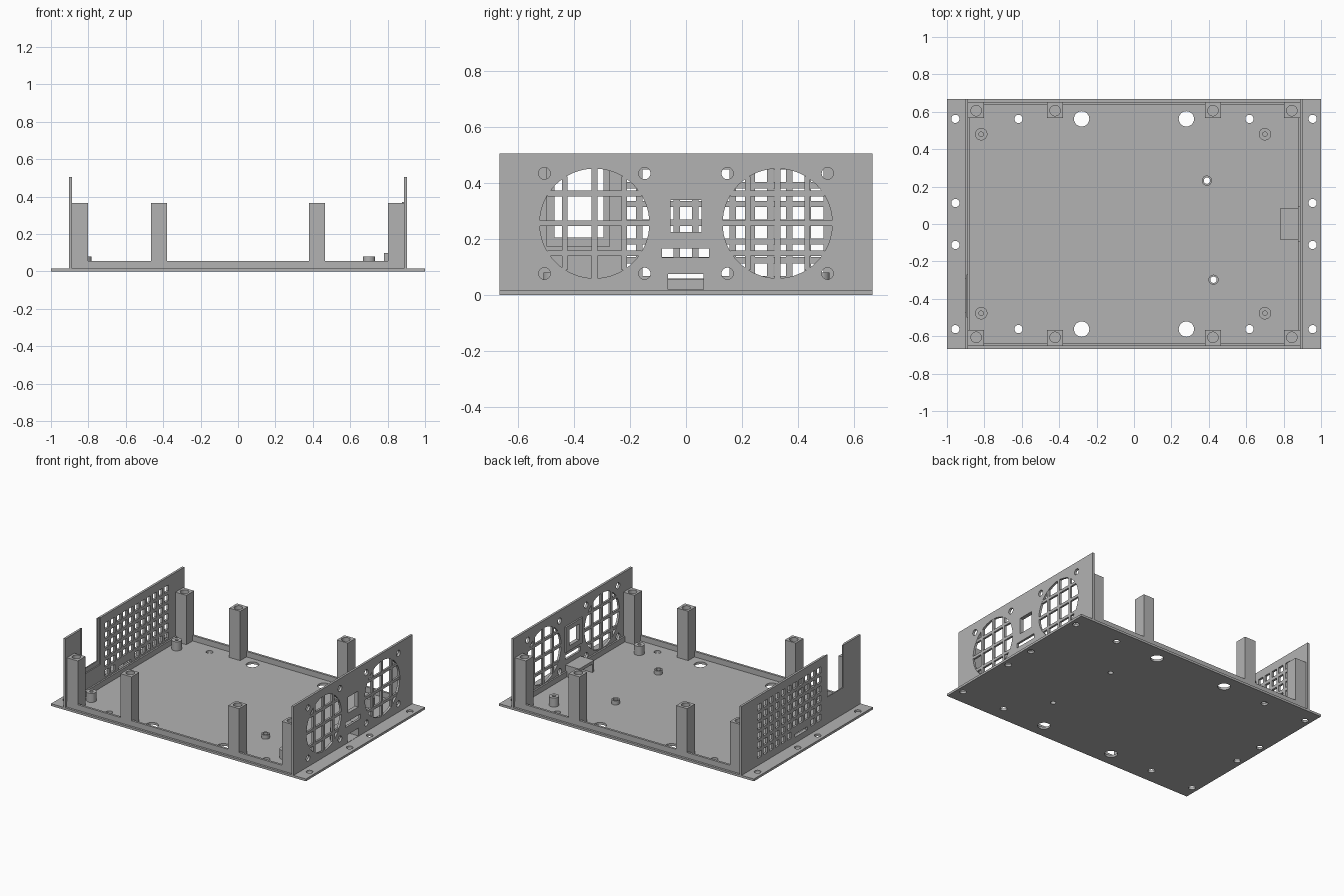
import bpy, bmesh
from math import sqrt
from mathutils import Matrix, Vector

if "Cube" in bpy.data.objects:
    bpy.data.objects.remove(bpy.data.objects["Cube"])

grey = bpy.data.materials.new("plain grey")
grey.use_nodes = True
grey.diffuse_color = (0.45, 0.45, 0.45, 1)
grey.node_tree.nodes["Principled BSDF"].inputs["Base Color"].default_value = (0.45, 0.45, 0.45, 1)


def box(bm, x0, x1, y0, y1, z0, z1):
    lo, hi = Vector((x0, y0, z0)), Vector((x1, y1, z1))
    m = Matrix.Translation((lo + hi) / 2) @ Matrix.Diagonal((*(hi - lo), 1))
    bmesh.ops.create_cube(bm, size=1, matrix=m)


def cylinder(bm, centre, radius, depth, axis="Z", sides=32):
    turn = Matrix.Rotation(1.5707963, 4, "Y") if axis == "X" else Matrix()
    bmesh.ops.create_cone(bm, cap_ends=True, segments=sides, radius1=radius, radius2=radius,
                          depth=depth, matrix=Matrix.Translation(centre) @ turn)


def make(name, bm):
    mesh = bpy.data.meshes.new(name)
    bm.to_mesh(mesh)
    bm.free()
    mesh.materials.append(grey)
    ob = bpy.data.objects.new(name, mesh)
    bpy.context.collection.objects.link(ob)
    return ob


def cut(ob, bm):
    # Subtract the cutter shapes, then discard the cutter
    cutter = make("cutter", bm)
    cutter.hide_render = True
    mod = ob.modifiers.new("cut", "BOOLEAN")
    mod.operation, mod.solver, mod.object = "DIFFERENCE", "EXACT", cutter
    mod.use_self = True
    bpy.context.view_layer.update()
    result = bpy.data.meshes.new_from_object(ob.evaluated_get(bpy.context.evaluated_depsgraph_get()))
    ob.modifiers.clear()
    ob.data = result
    bpy.data.objects.remove(cutter)


BASE, TOP, DEPTH = 0.016, 0.505, 0.667
OUT, IN = 0.904, 0.888
SIGNS = (-1, 1)
small_posts = ((0.39, 0.232), (0.425, -0.298))

# Base plate with mounting holes
bm = bmesh.new()
box(bm, -1, 1, -DEPTH, DEPTH, 0, BASE)
base = make("base_plate", bm)
bm = bmesh.new()
for sx in SIGNS:
    for sy in SIGNS:
        for x, r in ((0.28, 0.041), (0.617, 0.022), (0.955, 0.022)):
            cylinder(bm, (sx * x, sy * 0.562, 0), r, 0.1)
        cylinder(bm, (sx * 0.955, sy * 0.112, 0), 0.022, 0.1)
for x, y in small_posts:
    cylinder(bm, (x, y, 0), 0.017, 0.1)
cut(base, bm)

# Low rails along the edges of the tray
for s, side in zip(SIGNS, ("front", "back")):
    bm = bmesh.new()
    y0, y1 = sorted((s * 0.636, s * 0.652))
    box(bm, -IN, IN, y0, y1, BASE, 0.055)
    make(side + "_rail", bm)

bm = bmesh.new()
box(bm, -IN, -0.877, -0.636, 0.636, BASE, 0.055)
make("right_inner_rail", bm)
bm = bmesh.new()
for s in SIGNS:
    y0, y1 = sorted((s * 0.066, s * 0.636))
    box(bm, 0.877, IN, y0, y1, BASE, 0.055)
make("left_inner_rail", bm)

# Tall square pillars with blind screw holes
for sx in SIGNS:
    for sy in SIGNS:
        for x, word in ((0.844, "corner"), (0.422, "middle")):
            bm = bmesh.new()
            box(bm, sx * x - 0.043, sx * x + 0.043, sy * 0.609 - 0.043, sy * 0.609 + 0.043, BASE, 0.366)
            pillar = make(word + "_pillar", bm)
            bm = bmesh.new()
            cylinder(bm, (sx * x, sy * 0.606, 0.366), 0.028, 0.16)
            cut(pillar, bm)

# Round standoffs and small hollow posts
posts = [(x, y, 0.033, 0.012, 0.08) for x in (-0.817, 0.7) for y in (-0.477, 0.48)]
posts += [(x, y, 0.027, 0.017, 0.045) for x, y in small_posts]
for x, y, r, hole, top in posts:
    bm = bmesh.new()
    cylinder(bm, (x, y, (BASE + top) / 2), r, top - BASE)
    post = make("standoff", bm)
    bm = bmesh.new()
    cylinder(bm, (x, y, top), hole, 0.2)
    cut(post, bm)

# Fan panel with round openings, screw holes, square window, slot and port
FAN_Y, FAN_Z, FAN_R = 0.327, 0.255, 0.196
bm = bmesh.new()
box(bm, IN, OUT, -DEPTH, DEPTH, BASE, TOP)
fan_panel = make("fan_panel", bm)
bm = bmesh.new()
for s in SIGNS:
    cylinder(bm, (0.896, s * FAN_Y, FAN_Z), FAN_R, 0.1, "X", 64)
    for dy in (-0.179, 0.179):
        for dz in (-0.179, 0.179):
            cylinder(bm, (0.896, s * FAN_Y + dy, FAN_Z + dz), 0.021, 0.1, "X")
box(bm, 0.8, 1, -0.056, 0.056, 0.225, 0.338)
box(bm, 0.8, 1, -0.086, 0.082, 0.133, 0.166)
box(bm, 0.8, 1, -0.065, 0.062, BASE + 0.002, 0.074)
cut(fan_panel, bm)

# Crossed bars over each fan opening
for s in SIGNS:
    bm = bmesh.new()
    for off in (-0.107, 0, 0.107):
        half = sqrt(FAN_R ** 2 - off ** 2) + 0.003
        y, z = s * FAN_Y + off, FAN_Z + off
        box(bm, IN + 0.0005, OUT - 0.0005, y - 0.01, y + 0.01, FAN_Z - half, FAN_Z + half)
        box(bm, IN + 0.001, OUT - 0.001, s * FAN_Y - half, s * FAN_Y + half, z - 0.01, z + 0.01)
    make("fan_grille", bm)

# Frame behind the square window
bm = bmesh.new()
box(bm, 0.877, IN, -0.095, 0.095, 0.19, 0.37)
frame = make("window_frame", bm)
bm = bmesh.new()
box(bm, 0.8, 1, -0.056, 0.056, 0.225, 0.338)
cut(frame, bm)

# Hood over the port
bm = bmesh.new()
box(bm, 0.78, IN, -0.084, 0.084, 0.075, 0.097)
box(bm, 0.78, IN, -0.084, -0.065, BASE, 0.075)
box(bm, 0.78, IN, 0.064, 0.084, BASE, 0.075)
make("port_hood", bm)

# Vent panel with a grid of square holes, a slot and a stepped notch
bm = bmesh.new()
box(bm, -OUT, -IN, -DEPTH, DEPTH, BASE, TOP)
vent_panel = make("vent_panel", bm)
bm = bmesh.new()
PITCH, HALF = 0.067, 0.022
for col in range(-3, 8):
    for row in range(6):
        if row == 0 and abs(col) < 2:
            continue
        y, z = col * PITCH, 0.09 + row * PITCH
        box(bm, -1, -0.8, y - HALF, y + HALF, z - HALF, z + HALF)
box(bm, -1, -0.8, -0.07, 0.07, 0.058, 0.08)
box(bm, -1, -0.8, -0.47, -0.295, 0.205, 0.6)
box(bm, -0.896, -0.8, -0.497, -0.273, 0.173, 0.61)
cut(vent_panel, bm)
